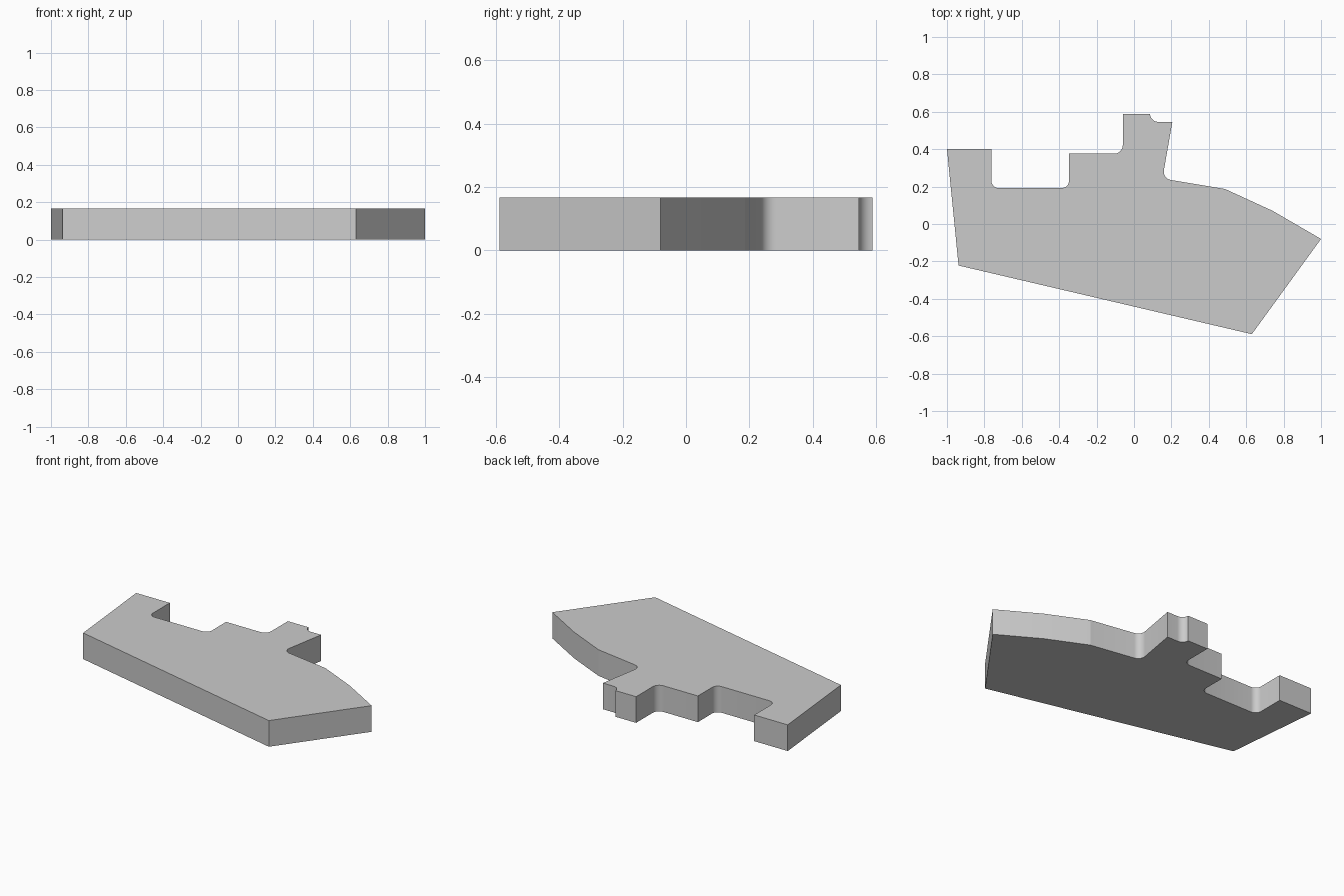
import bpy, bmesh, math
from mathutils import Vector

cube = bpy.data.objects.get("Cube")
if cube:
    bpy.data.objects.remove(cube, do_unlink=True)

HEIGHT = 0.167

# Outline of the slab: x, y, fillet radius (zero for a sharp corner)
OUTLINE = [
    (-0.938, -0.222, 0), (0.63, -0.589, 0), (1.0, -0.08, 0),
    (0.74, 0.071, 0), (0.487, 0.187, 0),
    (0.152, 0.243, 0.045), (0.205, 0.546, 0),
    (0.092, 0.546, 0.045), (0.085, 0.589, 0), (-0.06, 0.589, 0),
    (-0.06, 0.376, 0.045), (-0.347, 0.376, 0),
    (-0.347, 0.192, 0.04), (-0.763, 0.192, 0.04),
    (-0.763, 0.402, 0), (-1.0, 0.402, 0),
]


def fillet(before, corner, after, radius, steps=8):
    """Points of a round arc tangent to both edges at a corner."""
    to_before, to_after = before - corner, after - corner
    u, v = to_before.normalized(), to_after.normalized()
    half = u.angle(v) / 2
    reach = min(radius / math.tan(half),
                to_before.length * 0.98, to_after.length * 0.98)
    radius = reach * math.tan(half)
    centre = corner + (u + v).normalized() * (radius / math.sin(half))
    start = corner + u * reach - centre
    end = corner + v * reach - centre
    first = math.atan2(start.y, start.x)
    sweep = math.atan2(start.x * end.y - start.y * end.x, start.dot(end))
    angles = [first + sweep * i / steps for i in range(steps + 1)]
    return [centre + radius * Vector((math.cos(a), math.sin(a))) for a in angles]


corners = [Vector((x, y)) for x, y, r in OUTLINE]
path = []
for i, (x, y, r) in enumerate(OUTLINE):
    if r:
        path += fillet(corners[i - 1], corners[i], corners[(i + 1) % len(corners)], r)
    else:
        path.append(corners[i])

# Extrude the outline into a flat slab
bm = bmesh.new()
base = bm.faces.new([bm.verts.new((p.x, p.y, 0)) for p in path])
top = bmesh.ops.extrude_face_region(bm, geom=[base], use_keep_orig=True)
bmesh.ops.translate(bm, vec=(0, 0, HEIGHT),
                    verts=[g for g in top["geom"] if isinstance(g, bmesh.types.BMVert)])
bmesh.ops.recalc_face_normals(bm, faces=bm.faces)
mesh = bpy.data.meshes.new("stepped_plate")
bm.to_mesh(mesh)
bm.free()
plate = bpy.data.objects.new("stepped_plate", mesh)
bpy.context.collection.objects.link(plate)

# Plain grey material
grey = bpy.data.materials.new("light_grey")
grey.use_nodes = True
colour = (0.6, 0.6, 0.6, 1)
grey.diffuse_color = colour
grey.node_tree.nodes["Principled BSDF"].inputs["Base Color"].default_value = colour
mesh.materials.append(grey)

# Smooth fillets, sharp corners
bpy.context.view_layer.objects.active = plate
plate.select_set(True)
bpy.ops.object.shade_smooth_by_angle(angle=math.radians(15))
